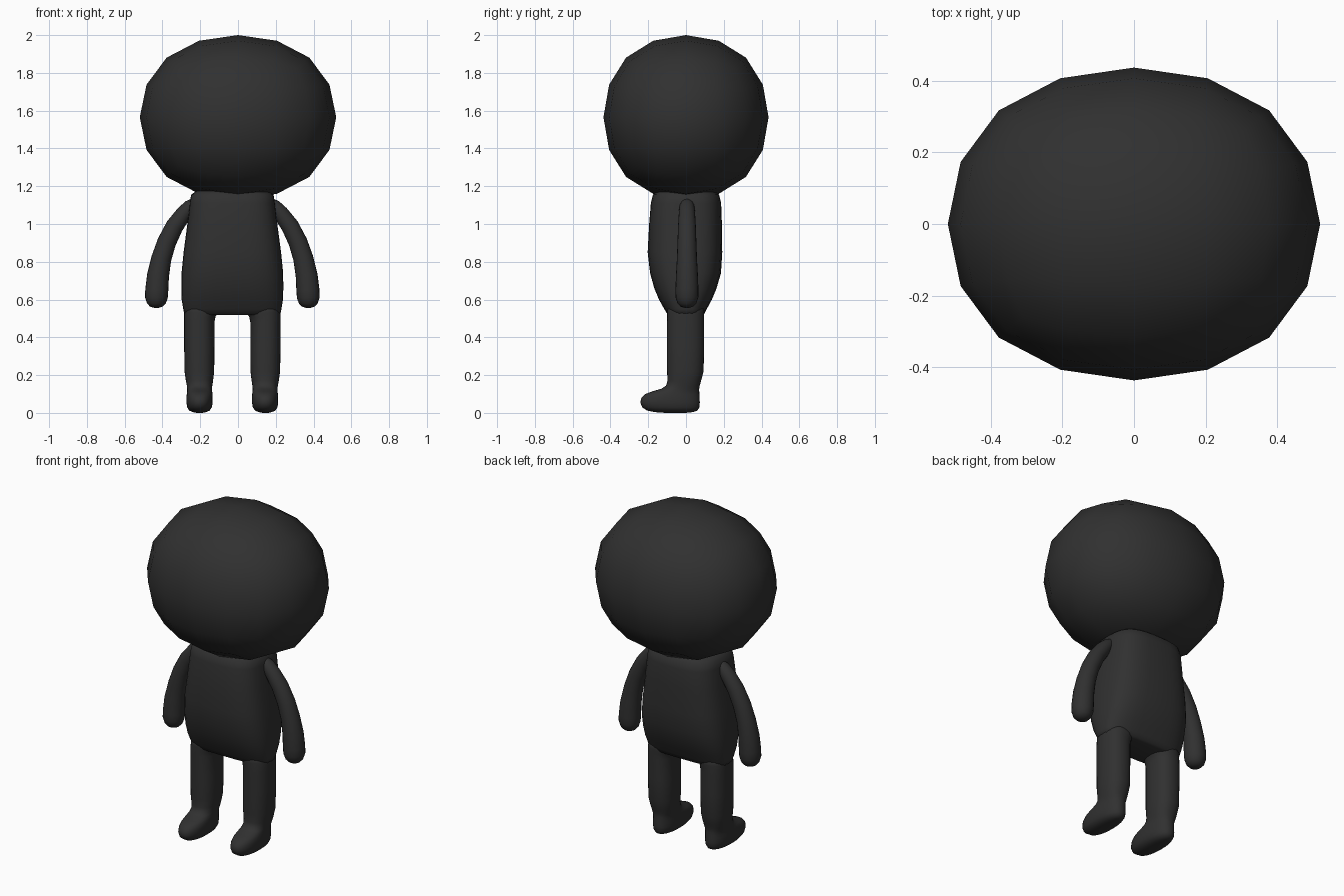
import bpy, bmesh, math
from mathutils import Vector

if "Cube" in bpy.data.objects:
    bpy.data.objects.remove(bpy.data.objects["Cube"])

CX = -0.03  # the body sits slightly left of the head

mat = bpy.data.materials.new("charcoal")
mat.diffuse_color = (0.03, 0.03, 0.03, 1)
mat.use_nodes = True
mat.node_tree.nodes["Principled BSDF"].inputs["Base Color"].default_value = mat.diffuse_color


def finish(bm, name, subdiv=0):
    bmesh.ops.recalc_face_normals(bm, faces=bm.faces)
    me = bpy.data.meshes.new(name)
    bm.to_mesh(me)
    bm.free()
    me.materials.append(mat)
    for p in me.polygons:
        p.use_smooth = True
    ob = bpy.data.objects.new(name, me)
    bpy.context.collection.objects.link(ob)
    if subdiv:
        ob.modifiers.new("Smooth", 'SUBSURF').levels = subdiv
        ob.modifiers["Smooth"].render_levels = subdiv
    return ob


def ring(bm, c, u, v, power, n=32):
    """Superellipse ring around c with half axes u and v."""
    verts = []
    for i in range(n):
        a = 2 * math.pi * i / n
        cu, sv = math.cos(a), math.sin(a)
        p = c + u * math.copysign(abs(cu) ** (2 / power), cu) \
              + v * math.copysign(abs(sv) ** (2 / power), sv)
        verts.append(bm.verts.new(p))
    return verts


def skin(bm, rings):
    n = len(rings[0])
    for a, b in zip(rings, rings[1:]):
        for i in range(n):
            bm.faces.new((a[i], a[(i + 1) % n], b[(i + 1) % n], b[i]))
    bm.faces.new(rings[0])
    bm.faces.new(rings[-1])


def loft(name, sections, power):
    """Sections: z, x min, x max, y min, y max."""
    bm = bmesh.new()
    rings = [ring(bm, Vector(((x0 + x1) / 2, (y0 + y1) / 2, z)),
                  Vector(((x1 - x0) / 2, 0, 0)), Vector((0, (y1 - y0) / 2, 0)), power)
             for z, x0, x1, y0, y1 in sections]
    skin(bm, rings)
    return finish(bm, name)


# Head: coarse rounded cube stretched to an egg
bm = bmesh.new()
bmesh.ops.create_cube(bm, size=2)
head = finish(bm, "head", 2)
bpy.context.view_layer.objects.active = head
head.select_set(True)
bpy.ops.object.modifier_apply(modifier="Smooth")
r = max(v.co.x for v in head.data.vertices)
for v in head.data.vertices:
    v.co = Vector((v.co.x / r * 0.52, v.co.y / r * 0.437, 1.565 + v.co.z / r * 0.435))

# Torso: rounded box section, pinched towards the hips
torso = [(1.185, .12, -.10, .10), (1.175, .19, -.15, .15), (1.155, .218, -.175, .175),
         (1.11, .226, -.186, .186), (1.0, .238, -.195, .19), (0.85, .258, -.203, .192),
         (0.74, .269, -.19, .185), (0.66, .270, -.168, .162), (0.60, .268, -.143, .137),
         (0.55, .260, -.115, .11), (0.525, .255, -.10, .098), (0.518, .235, -.085, .08)]
loft("torso", [(z, CX - w, CX + w, y0, y1) for z, w, y0, y1 in torso], 3.0)

# Legs with feet: distances are measured from the body centre line
leg = [(.58, .07, .25, -.10, .095), (.53, .075, .255, -.10, .097), (.51, .089, .255, -.10, .096),
       (.48, .095, .255, -.10, .096), (.35, .095, .255, -.10, .096), (.22, .096, .253, -.10, .093),
       (.17, .102, .246, -.098, .08), (.145, .106, .241, -.105, .073), (.128, .108, .239, -.13, .07),
       (.115, .107, .239, -.175, .07), (.10, .105, .241, -.215, .071), (.08, .104, .243, -.236, .072),
       (.055, .104, .243, -.242, .073), (.03, .108, .239, -.232, .071), (.012, .12, .228, -.205, .06),
       (.004, .14, .208, -.165, .035), (.0, .16, .19, -.11, .0)]

# Arms: tapered tubes following a curve; local x, z, radius across, radius in depth
arm = [(.19, 1.125, .012, .015), (.20, 1.115, .026, .03), (.222, 1.095, .036, .039),
       (.255, 1.058, .042, .043), (.305, .99, .047, .047), (.347, .905, .050, .050),
       (.375, .82, .053, .053), (.393, .73, .058, .058), (.40, .65, .061, .061),
       (.402, .61, .060, .060), (.402, .58, .050, .050), (.402, .563, .034, .034),
       (.402, .556, .012, .012)]

for side, s in (("left", 1), ("right", -1)):
    loft(side + "_leg", [(z, CX + s * a, CX + s * b, y0, y1) for z, a, b, y0, y1 in leg], 2.3)
    bm = bmesh.new()
    rings = []
    for i, (x, z, ra, rd) in enumerate(arm):
        p, q = arm[max(i - 1, 0)], arm[min(i + 1, len(arm) - 1)]
        t = Vector((s * (q[0] - p[0]), 0, q[1] - p[1])).normalized()
        across = Vector((-t.z, 0, t.x))
        rings.append(ring(bm, Vector((CX + s * x, .005, z)), across * ra,
                          Vector((0, rd, 0)), 2.0, 20))
    skin(bm, rings)
    finish(bm, side + "_arm")
